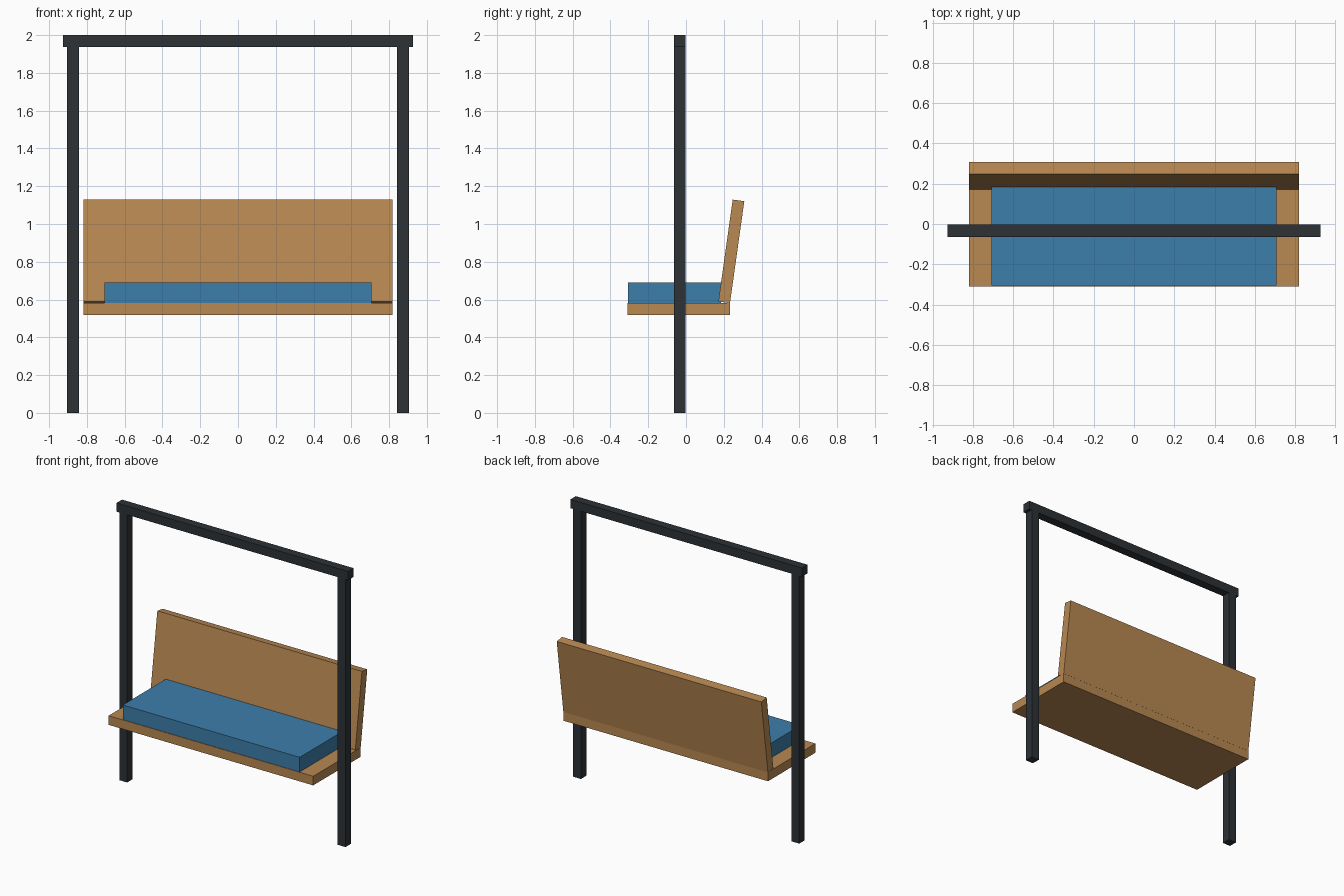
import bpy
from math import radians

if "Cube" in bpy.data.objects:
    bpy.data.objects.remove(bpy.data.objects["Cube"])


def material(name, rgb):
    m = bpy.data.materials.new(name)
    m.diffuse_color = (*rgb, 1.0)
    m.use_nodes = True
    m.node_tree.nodes["Principled BSDF"].inputs["Base Color"].default_value = m.diffuse_color
    return m


WOOD = material("wood", (0.48, 0.25, 0.085))
FABRIC = material("blue fabric", (0.045, 0.21, 0.40))
METAL = material("dark metal", (0.026, 0.032, 0.037))


def box(name, center, size, mat, tilt=0.0):
    bpy.ops.mesh.primitive_cube_add(size=1, location=center, rotation=(tilt, 0, 0))
    ob = bpy.context.object
    ob.name = name
    ob.scale = size
    ob.data.materials.append(mat)
    return ob


# Frame: two posts carrying a top beam
BAR = 0.063
FRAME_Y = -0.033
for side, x in (("left", -0.874), ("right", 0.874)):
    box(f"{side}_post", (x, FRAME_Y, 0.9685), (BAR, BAR, 1.937), METAL)
box("top_beam", (0, FRAME_Y, 1.9685), (1.854, BAR, BAR), METAL)

# Bench: seat board, cushion and reclined backrest
box("seat", (0, -0.039, 0.55), (1.638, 0.542, 0.066), WOOD)
box("cushion", (0, -0.061, 0.636), (1.416, 0.49, 0.106), FABRIC)
box("backrest", (0, 0.24, 0.855), (1.638, 0.062, 0.545), WOOD, tilt=radians(-8))
